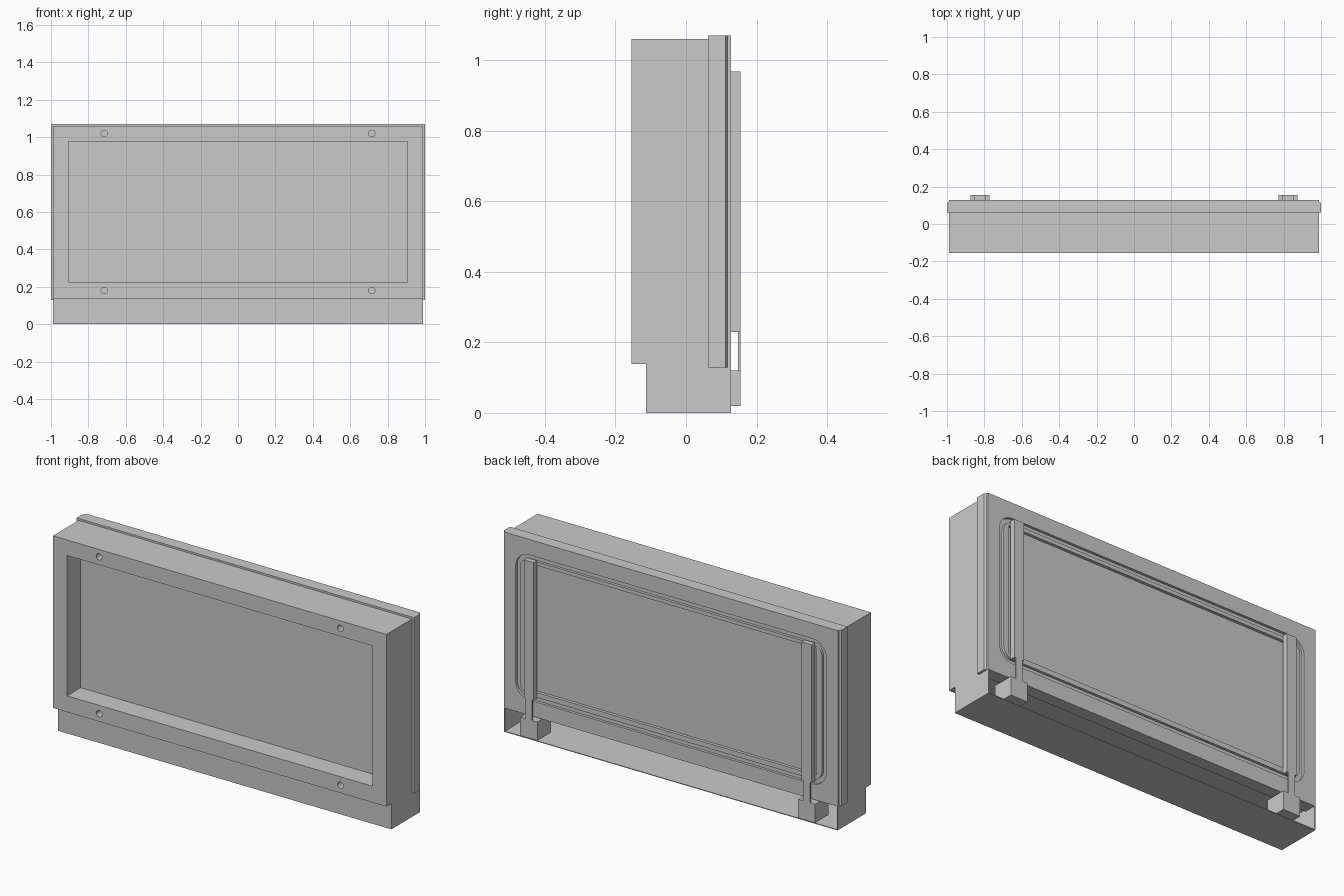
import bpy, bmesh, math
from mathutils import Matrix, Vector

cube = bpy.data.objects.get("Cube")
if cube:
    bpy.data.objects.remove(cube)

grey = bpy.data.materials.new("light_grey")
grey.use_nodes = True
colour = (0.59, 0.59, 0.59, 1)
grey.diffuse_color = colour
grey.node_tree.nodes["Principled BSDF"].inputs["Base Color"].default_value = colour


def finish(name, bm):
    bmesh.ops.recalc_face_normals(bm, faces=bm.faces)
    mesh = bpy.data.meshes.new(name)
    bm.to_mesh(mesh)
    bm.free()
    mesh.materials.append(grey)
    ob = bpy.data.objects.new(name, mesh)
    bpy.context.collection.objects.link(ob)
    return ob


def box(name, x, y, z):
    bm = bmesh.new()
    size = Vector((x[1] - x[0], y[1] - y[0], z[1] - z[0]))
    mid = Vector((sum(x), sum(y), sum(z))) / 2
    bmesh.ops.create_cube(bm, size=1, matrix=Matrix.Translation(mid) @ Matrix.Diagonal(size).to_4x4())
    return finish(name, bm)


def prism(name, points, direction):
    bm = bmesh.new()
    face = bm.faces.new([bm.verts.new(p) for p in points])
    ext = bmesh.ops.extrude_face_region(bm, geom=[face], use_keep_orig=True)
    verts = [v for v in ext["geom"] if isinstance(v, bmesh.types.BMVert)]
    bmesh.ops.translate(bm, vec=direction, verts=verts)
    return finish(name, bm)


def rounded(name, hx, z, r, y, depth):
    # Rounded rectangle facing y, extruded along y
    corners = [(hx - r, z[1] - r), (r - hx, z[1] - r), (r - hx, z[0] + r), (hx - r, z[0] + r)]
    pts = []
    for i, (cx, cz) in enumerate(corners):
        for k in range(9):
            a = math.pi / 2 * (i + k / 8)
            pts.append((cx + r * math.cos(a), y, cz + r * math.sin(a)))
    return prism(name, pts, (0, depth, 0))


def disc(name, x, z, r, y, depth):
    angles = [math.tau * k / 20 for k in range(20)]
    return prism(name, [(x + r * math.cos(a), y, z + r * math.sin(a)) for a in angles], (0, depth, 0))


def cut(ob, cutter):
    cutter.hide_render = True
    mod = ob.modifiers.new("cut", "BOOLEAN")
    mod.operation = "DIFFERENCE"
    mod.solver = "EXACT"
    mod.object = cutter
    bpy.context.view_layer.objects.active = ob
    bpy.ops.object.modifier_apply(modifier=mod.name)
    bpy.data.objects.remove(cutter)


# Deep front frame with a window opening and four screw holes
frame = box("front_frame", (-.988, .988), (-.155, .063), (.138, 1.06))
cut(frame, box("opening_cutter", (-.905, .905), (-.3, .3), (.225, .977)))
for x in (-.715, .715):
    for z in (.18, 1.02):
        cut(frame, disc("hole_cutter", x, z, .017, -.2, .09))

# Panel closing the opening, with a raised centre towards the back
box("front_panel", (-.905, .905), (-.04, .063), (.225, .977))
box("back_panel", (-.862, .862), (.05, .112), (.262, .942))

# Back flange with stepped side edges
half = [(1, .062), (1, .112), (.99, .117), (.99, .128)]
outline = half + [(-x, y) for x, y in reversed(half)]
flange = prism("back_flange", [(x, y, .128) for x, y in outline], (0, 0, .942))
cut(flange, box("inner_cutter", (-.862, .862), (0, .3), (.262, .942)))

# Seal groove around the back opening
groove = rounded("groove_cutter", .92, (.21, .987), .08, .114, .1)
cut(groove, rounded("groove_core", .895, (.235, .962), .055, 0, .3))
cut(flange, groove)

# Thin-walled base tray, open at the back
tray = box("base_tray", (-.988, .988), (-.113, .128), (0, .138))
cut(tray, box("tray_cutter", (-.984, .984), (-.109, .3), (.004, .3)))

# Support bars on the back, each with a thin neck and a foot block
for side, s in (("left", 1), ("right", -1)):
    def span(a, b):
        return sorted((s * a, s * b))
    box(side + "_support_bar", span(.794, .853), (.126, .155), (.23, .968))
    box(side + "_neck", span(.803, .843), (.148, .155), (.115, .235))
    box(side + "_foot_block", span(.773, .874), (.04, .155), (.02, .12))
